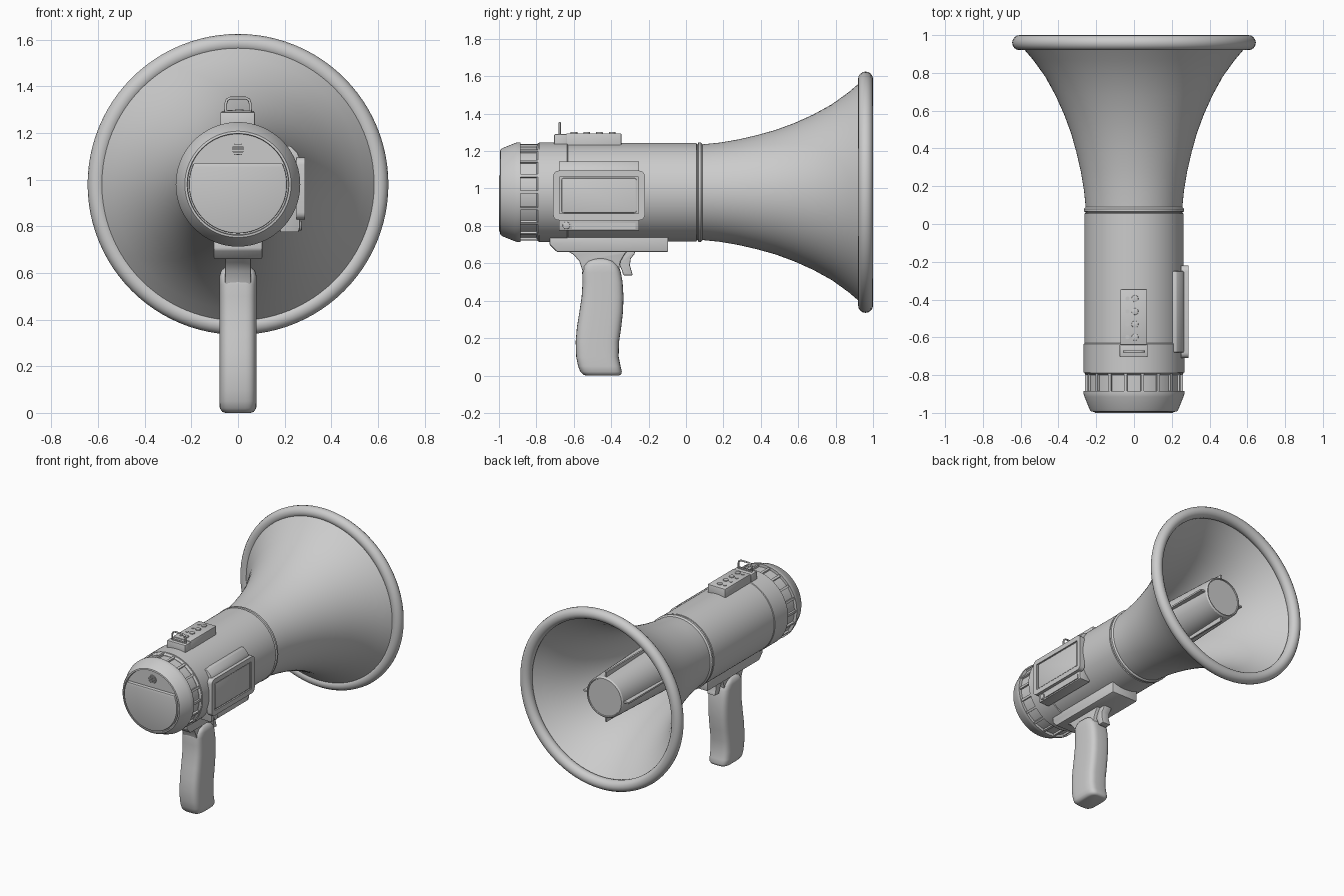
import bpy, bmesh, math
from math import sin, cos, pi, radians
from mathutils import Vector

if "Cube" in bpy.data.objects:
    bpy.data.objects.remove(bpy.data.objects["Cube"])

CZ = 0.98  # height of the horn axis


def make(name, bm, bevel=0, angle=30):
    bmesh.ops.recalc_face_normals(bm, faces=bm.faces[:])
    me = bpy.data.meshes.new(name)
    bm.to_mesh(me)
    bm.free()
    ob = bpy.data.objects.new(name, me)
    bpy.context.collection.objects.link(ob)
    bpy.ops.object.select_all(action='DESELECT')
    ob.select_set(True)
    bpy.context.view_layer.objects.active = ob
    if bevel:
        m = ob.modifiers.new("bevel", 'BEVEL')
        m.width, m.segments, m.limit_method, m.angle_limit = bevel, 2, 'ANGLE', radians(40)
        bpy.ops.object.modifier_apply(modifier=m.name)
    bpy.ops.object.shade_smooth_by_angle(angle=radians(angle))
    return ob


def loft(bm, rings, caps=True, loop=False):
    vs = [[bm.verts.new(p) for p in r] for r in rings]
    n = len(vs[0])
    pairs = list(zip(vs, vs[1:])) + ([(vs[-1], vs[0])] if loop else [])
    for a, b in pairs:
        for i in range(n):
            j = (i + 1) % n
            bm.faces.new((a[i], a[j], b[j], b[i]))
    if caps and not loop:
        bm.faces.new(vs[0])
        bm.faces.new(vs[-1])


def lathe(name, profile, segs=96, loop=False):
    """Spin (radius, y) points round the horn axis."""
    bm = bmesh.new()
    loft(bm, [[(r * cos(2 * pi * i / segs), y, CZ + r * sin(2 * pi * i / segs))
               for i in range(segs)] for r, y in profile], loop=loop)
    return make(name, bm)


def prism(name, pts, axis, a, b, bevel=0, inset=None):
    """Extrude a 2D outline along an axis from a to b; inset=(margin, depth) sinks the b face."""
    f = {'x': lambda t, u, v: (t, u, v), 'y': lambda t, u, v: (u, t, v),
         'z': lambda t, u, v: (u, v, t)}[axis]
    bm = bmesh.new()
    loft(bm, [[f(t, u, v) for u, v in pts] for t in (a, b)])
    if inset:
        bm.faces.ensure_lookup_table()
        bmesh.ops.recalc_face_normals(bm, faces=bm.faces[:])
        top = bm.faces[-1]
        bmesh.ops.inset_region(bm, faces=[top], thickness=inset[0])
        d = Vector(f(-inset[1] if b > a else inset[1], 0, 0))
        ex = bmesh.ops.extrude_face_region(bm, geom=[top])
        bmesh.ops.translate(bm, vec=d, verts=[g for g in ex['geom'] if isinstance(g, bmesh.types.BMVert)])
        if top.is_valid:
            bmesh.ops.delete(bm, geom=[top], context='FACES_ONLY')
    return make(name, bm, bevel)


def rect(u0, u1, v0, v1, r=0, n=5):
    if not r:
        return [(u0, v0), (u1, v0), (u1, v1), (u0, v1)]
    cs = [(u1 - r, v1 - r), (u0 + r, v1 - r), (u0 + r, v0 + r), (u1 - r, v0 + r)]
    return [(u + r * cos(pi / 2 * (q + k / n)), v + r * sin(pi / 2 * (q + k / n)))
            for q, (u, v) in enumerate(cs) for k in range(n + 1)]


def disc(u, v, r, n=24):
    return [(u + r * cos(2 * pi * i / n), v + r * sin(2 * pi * i / n)) for i in range(n)]


def radial_box(name, ang, r0, r1, w, y0, y1):
    c, s = cos(ang), sin(ang)
    pts = [(r * c - t * s, CZ + r * s + t * c) for r, t in ((r0, -w), (r1, -w), (r1, w), (r0, w))]
    return prism(name, pts, 'y', y0, y1)


# flared horn shell: outer curve, then inner curve back to the throat
curve = [(.255, .08), (.265, .18), (.282, .28), (.305, .38), (.333, .48), (.37, .58),
         (.415, .68), (.47, .78), (.535, .87), (.595, .94)]
lathe("horn", curve + [(r - .012, y + .004) for r, y in reversed(curve)] + [(.2, .06)])
lathe("horn_rim", [(.605 + .04 * cos(2 * pi * k / 16), .96 + .04 * sin(2 * pi * k / 16))
                   for k in range(16)], loop=True)

# tube inside the horn with its ribs
lathe("inner_tube", [(.175, .04), (.145, .925), (.138, .935), (.132, .935), (.13, .928)], 48)
for k in range(4):
    radial_box(f"tube_rib_{k}", k * pi / 2, .12, .18, .006, .06, .915)

# main body, collar and throat ring
lathe("body", [(.25, -.80), (.263, -.79), (.263, .055), (.255, .06), (.255, .09)])
lathe("rear_collar", [(.25, -.79), (.267, -.785), (.267, -.635), (.262, -.63)])
lathe("throat_ring", [(.255, .062), (.266, .066), (.266, .08), (.255, .09)])

# ribbed grip ring
lathe("grip_ring", [(.247, -.90), (.247, -.78)])
for k in range(18):
    radial_box(f"grip_rib_{k}", 2 * pi * k / 18, .235, .26, .008, -.895, -.785)

# rear cap with recessed face
lathe("rear_cap", [(.24, -.885), (.267, -.885), (.267, -.90), (.262, -.915), (.236, -.98),
                   (.228, -.992), (.218, -.994), (.216, -.975)])
a0 = math.asin(.09 / .21)
prism("rear_panel", [(.21 * cos(t), CZ + .21 * sin(t)) for t in
                     [pi - a0 + (pi + 2 * a0) * k / 48 for k in range(49)]], 'y', -.96, -1.0, .004)
prism("microphone_ring", disc(0, 1.13, .03), 'y', -.97, -.981, inset=(.004, .006))
for k in range(5):
    h = (k - 2) * .011
    w = math.sqrt(.028 ** 2 - h ** 2)
    prism(f"microphone_slat_{k}", rect(-w, w, 1.13 + h - .003, 1.13 + h + .003), 'y', -.97, -.983)

# control panel on top
prism("control_panel", rect(-.072, .07, -.64, -.345), 'z', 1.2, 1.295, .006)
prism("control_panel_step", rect(-.076, .072, -.705, -.635), 'z', 1.2, 1.29, .006)
prism("panel_slot", rect(-.058, .055, -.682, -.668, .006), 'z', 1.28, 1.296)
for k in range(4):
    y = -.395 - .068 * k
    prism(f"button_{k}", disc(.005, y, .018), 'z', 1.29, 1.302, .002)
    prism(f"indicator_{k}", disc(-.035, y, .011, 16), 'z', 1.29, 1.299)

# wire strap loop
cu = bpy.data.curves.new("strap_loop", 'CURVE')
cu.dimensions, cu.bevel_depth, cu.bevel_resolution = '3D', .006, 3
pts = [(-.053, 1.28), (-.053, 1.325), (-.047, 1.343), (-.033, 1.35),
       (.033, 1.35), (.047, 1.343), (.053, 1.325), (.053, 1.28)]
sp = cu.splines.new('POLY')
sp.points.add(len(pts) - 1)
for p, (x, z) in zip(sp.points, pts):
    p.co = (x, -.675, z, 1)
loop = bpy.data.objects.new("strap_loop", cu)
bpy.context.collection.objects.link(loop)
bpy.ops.object.select_all(action='DESELECT')
loop.select_set(True)
bpy.context.view_layer.objects.active = loop
bpy.ops.object.convert(target='MESH')
bpy.ops.object.shade_smooth_by_angle(angle=radians(50))

# side module with framed plate and small knob
prism("side_module", [(.18, .775), (.26, .775), (.266, .80), (.266, 1.09), (.255, 1.115),
                      (.225, 1.145), (.18, 1.145)], 'y', -.68, -.25, .005)
prism("side_plate", rect(-.71, -.22, .83, 1.095, .03), 'x', .25, .288, inset=(.035, .01))
prism("side_screen", rect(-.665, -.265, .87, 1.055, .01), 'x', .26, .284, .003)
prism("side_knob", disc(-.64, .802, .02), 'x', .25, .274, .003)
prism("side_latch", rect(-.61, -.27, .783, .815), 'x', .25, .269)

# handle mount, neck and trigger
prism("handle_mount", [(-.73, .75), (-.73, .70), (-.69, .66), (-.095, .66), (-.095, .75)],
      'x', -.105, .105, .008)
prism("handle_neck", [(-.64, .67), (-.60, .645), (-.57, .61), (-.55, .55), (-.54, .5), (-.37, .5),
                      (-.36, .56), (-.35, .61), (-.33, .645), (-.31, .67)], 'x', -.055, .055, .006)
prism("trigger", [(-.37, .67), (-.27, .67), (-.275, .65), (-.295, .625), (-.30, .59), (-.29, .555),
                  (-.285, .535), (-.335, .535), (-.342, .56), (-.36, .60)], 'x', -.032, .032, .006)

# contoured handle, lofted from rounded sections (z, back y, front y, half width)
bm = bmesh.new()
rings = []
for z, y0, y1, hx in [(0, -.535, -.36, .055), (.005, -.55, -.347, .068), (.02, -.565, -.343, .078),
                      (.05, -.577, -.35, .08), (.1, -.587, -.36, .08), (.18, -.59, -.358, .08),
                      (.26, -.583, -.346, .08), (.34, -.57, -.337, .08), (.42, -.558, -.334, .08),
                      (.50, -.553, -.339, .08), (.55, -.555, -.348, .08), (.585, -.55, -.36, .08),
                      (.61, -.53, -.385, .073), (.625, -.495, -.42, .055)]:
    cy, hy, ring = (y0 + y1) / 2, (y1 - y0) / 2, []
    for k in range(40):
        c, s = cos(2 * pi * k / 40), sin(2 * pi * k / 40)
        ring.append((hx * math.copysign(abs(c) ** .5, c), cy + hy * math.copysign(abs(s) ** .5, s), z))
    rings.append(ring)
loft(bm, rings)
make("handle", bm, angle=60)
